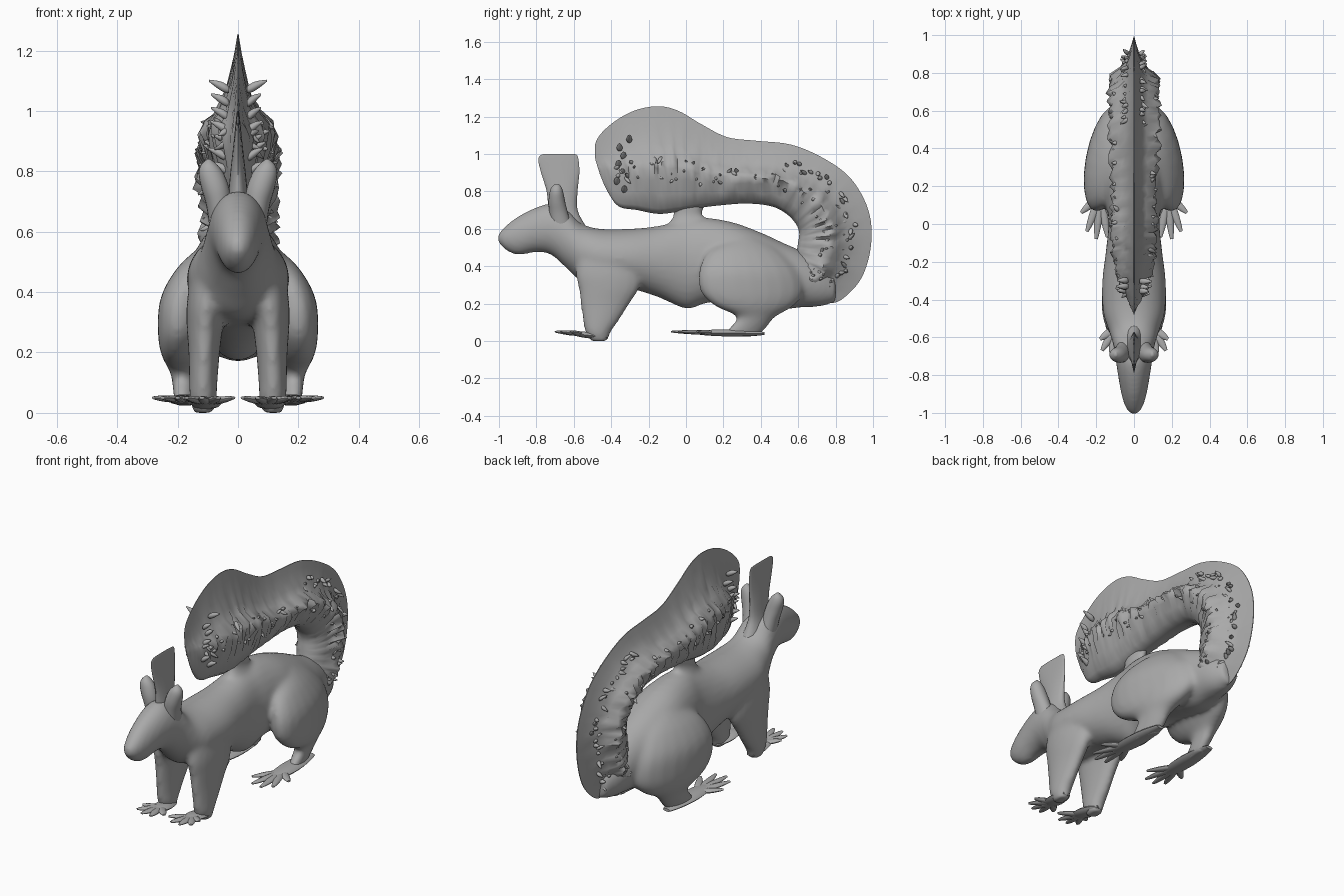
import bpy, bmesh, math, random
from mathutils import Vector

random.seed(4)
if "Cube" in bpy.data.objects:
    bpy.data.objects.remove(bpy.data.objects["Cube"], do_unlink=True)

GREY = (0.4, 0.4, 0.4, 1)
fur = bpy.data.materials.new("grey fur")
fur.use_nodes = True
fur.diffuse_color = GREY
fur.node_tree.nodes["Principled BSDF"].inputs["Base Color"].default_value = GREY


def smooth_rows(rows, steps):
    """Pass a smooth curve through rows of numbers."""
    result = []
    last = len(rows) - 1
    for i in range(last):
        a, b, c, d = (rows[max(0, min(last, i + k))] for k in (-1, 0, 1, 2))
        for s in range(steps):
            t = s / steps
            result.append([q + 0.5 * t * (r - p + t * (2*p - 5*q + 4*r - e + t * (3*(q - r) + e - p)))
                           for p, q, r, e in zip(a, b, c, d)])
    return result + [list(rows[-1])]


def skin(bm, rings):
    """Join rings of points into a closed surface."""
    loops = [[bm.verts.new(p) for p in ring] for ring in rings]
    n = len(loops[0])
    faces = [bm.faces.new((a[j], a[(j + 1) % n], b[(j + 1) % n], b[j]))
             for a, b in zip(loops, loops[1:]) for j in range(n)]
    faces += [bm.faces.new(loops[0]), bm.faces.new(loops[-1])]
    bmesh.ops.recalc_face_normals(bm, faces=faces)


def ellipse(centre, u, v, n=20):
    c, u, v = Vector(centre), Vector(u), Vector(v)
    turns = [2 * math.pi * k / n for k in range(n)]
    return [c + u * math.cos(a) + v * math.sin(a) for a in turns]


def trunk(bm, rows):
    """Rows along y: y, top, bottom, half width."""
    skin(bm, [ellipse((0, y, (t + b) / 2), (w, 0, 0), (0, 0, (t - b) / 2), 28)
              for y, t, b, w in smooth_rows(rows, 4)])


def column(bm, rows, side=1, skew=0):
    """Rows along z: z, x, front y, back y, half width."""
    rings = []
    for z, x, f, b, w in smooth_rows(rows, 4):
        half = (b - f) / 2
        rings.append(ellipse((side * x, (f + b) / 2, z), (w, 0, 0), (-side * skew * half, half, 0)))
    skin(bm, rings)


def limb(bm, a, b, ra, rb, flat=0.35):
    """A flattened tapering rod with rounded ends."""
    a, b = Vector(a), Vector(b)
    across = (b - a).cross(Vector((0, 0, 1))).normalized()
    rings = []
    for k in range(9):
        t = k / 8
        r = (ra + (rb - ra) * t) * max(0.1, math.sin(math.pi * (0.08 + 0.84 * t)) ** 0.5)
        rings.append(ellipse(a.lerp(b, t), across * r, (0, 0, r * flat), 10))
    skin(bm, rings)


def finish(bm, name, angle=50):
    mesh = bpy.data.meshes.new(name)
    bm.to_mesh(mesh)
    bm.free()
    obj = bpy.data.objects.new(name, mesh)
    bpy.context.collection.objects.link(obj)
    mesh.materials.append(fur)
    bpy.ops.object.select_all(action='DESELECT')
    obj.select_set(True)
    bpy.context.view_layer.objects.active = obj
    bpy.ops.object.shade_smooth_by_angle(angle=math.radians(angle))
    return obj


# Head, neck and torso, fused with the legs
bm = bmesh.new()
trunk(bm, [(-1.005, .57, .53, .02), (-.97, .61, .49, .045), (-.9, .665, .46, .067),
           (-.8, .715, .475, .085), (-.72, .735, .46, .097), (-.64, .71, .39, .11),
           (-.56, .63, .32, .135), (-.46, .6, .3, .165), (-.3, .6, .28, .168),
           (-.15, .615, .235, .15), (0, .65, .172, .135), (.1, .66, .2, .145),
           (.25, .635, .22, .165), (.4, .58, .19, .165), (.52, .525, .17, .145),
           (.62, .48, .18, .12), (.72, .42, .185, .09), (.8, .34, .21, .05)])
for side in (-1, 1):
    # Foreleg
    column(bm, [(.48, .09, -.58, -.26, .065), (.36, .105, -.59, -.24, .065),
                (.28, .11, -.575, -.25, .06), (.2, .112, -.565, -.3, .052),
                (.1, .115, -.55, -.365, .047), (.05, .115, -.54, -.4, .045),
                (0, .115, -.51, -.42, .035)], side)
    # Haunch and hind leg
    column(bm, [(.55, .075, .23, .4, .05), (.48, .115, .12, .51, .08),
                (.38, .142, .07, .6, .105), (.27, .15, .075, .63, .105),
                (.19, .165, .15, .58, .08), (.13, .17, .27, .48, .05),
                (.07, .17, .23, .43, .042), (.025, .17, .2, .39, .035)], side, 0.18)
# Stem where the tail rests on the back
column(bm, [(.62, 0, -.1, .15, .06), (.68, 0, -.065, .085, .035), (.74, 0, -.09, .12, .04)])
body = finish(bm, "body_and_legs")
remesh = body.modifiers.new("fuse", 'REMESH')
remesh.mode = 'VOXEL'
remesh.voxel_size = 0.013
remesh.use_smooth_shade = True
relax = body.modifiers.new("relax", 'SMOOTH')
relax.factor = 0.5
relax.iterations = 9

# Feet with splayed toes
for side, word in ((-1, "right"), (1, "left")):
    for name, heel, ball, wide, toes in (
            ("front_paw", (.115, -.42, .02), (.095, -.6, .04), .055,
             ((.015, -.65), (.065, -.7), (.12, -.7), (.17, -.67), (.18, -.61))),
            ("hind_foot", (.17, .42, .04), (.18, .06, .045), .06,
             ((.09, .0), (.14, -.07), (.2, -.08), (.25, -.04), (.28, .06)))):
        bm = bmesh.new()
        flip = Vector((side, 1, 1))
        heel, ball = Vector(heel) * flip, Vector(ball) * flip
        limb(bm, heel, ball, wide * .8, wide)
        for x, y in toes:
            limb(bm, heel.lerp(ball, 0.75), (side * x, y, .05), .026, .017, .55)
        finish(bm, f"{word}_{name}")

    # Ear
    bm = bmesh.new()
    column(bm, [(.58, .05, -.72, -.6, .04), (.68, .062, -.73, -.63, .042),
                (.74, .074, -.735, -.645, .046), (.79, .088, -.73, -.655, .042),
                (.82, .095, -.72, -.665, .028), (.84, .097, -.7, -.68, .006)], side)
    finish(bm, f"{word}_ear")

# Thin crest standing between the ears
bm = bmesh.new()
column(bm, [(.62, 0, -.72, -.54, .05), (.7, 0, -.735, -.58, .035),
            (.8, 0, -.745, -.58, .025), (.9, 0, -.775, -.57, .014),
            (.97, 0, -.79, -.575, .007), (.995, 0, -.775, -.585, .004), (1, 0, -.75, -.61, .002)])
finish(bm, "head_crest")

# Tail: outer y, outer z, inner y, inner z, width scale
path = smooth_rows([
    (.74, .2, .56, .34, .75), (.83, .22, .58, .42, .85), (.94, .34, .59, .47, .95),
    (.99, .52, .6, .53, 1), (.975, .7, .605, .58, 1), (.88, .87, .585, .63, 1.05),
    (.73, .98, .53, .685, 1.08), (.56, 1.05, .45, .722, 1.03), (.38, 1.07, .32, .735, 1),
    (.22, 1.09, .18, .725, .95), (.08, 1.16, .06, .71, .95), (-.04, 1.23, -.05, .69, .95),
    (-.15, 1.255, -.15, .68, .9), (-.28, 1.23, -.26, .7, .75), (-.4, 1.16, -.36, .72, .38),
    (-.48, 1.07, -.42, .8, .12), (-.485, .97, -.46, .89, .02)], 6)
# Section from inner edge to outer edge: thick ridge, then a thin fin
section = [(0, .02), (.05, .06), (.18, .09), (.32, .11), (.42, .125),
           (.49, .112), (.57, .07), (.66, .046), (.78, .026), (.9, .012), (1, .002)]
bm = bmesh.new()
rings = []
for oy, oz, iy, iz, scale in path:
    halves = []
    for side in (1, -1):
        half = []
        for t, w in section:
            rough = 0.16 if 0.3 < t < 0.65 else 0.05
            w *= scale * random.uniform(1 - rough, 1 + rough)
            t += random.uniform(-0.02, 0.02) if 0.1 < t < 0.8 else 0
            half.append((side * w, iy + (oy - iy) * t, iz + (oz - iz) * t))
        halves.append(half)
    rings.append(halves[0] + halves[1][::-1])
skin(bm, rings)
finish(bm, "tail", 60)

# Ragged fur along both ridges of the tail, spread wider round the bend
bm = bmesh.new()
for oy, oz, iy, iz, scale in path[3:-12]:
    bend = oy > 0.55
    for side in (-1, 1):
        for reach in ((0.48, 0.78) if bend else (0.52,)):
            t = random.uniform(reach - 0.2, reach)
            width = (.085 if t < 0.55 else .03) * scale
            root = Vector((side * width, iy + (oy - iy) * t, iz + (oz - iz) * t))
            tip = root + Vector((side * random.uniform(.02, .045), random.uniform(-.03, .03),
                                 random.uniform(-.03, .03)))
            limb(bm, root, tip, .016, .005, 1)
# Loose tufts near the tip of the tail
for side in (-1, 1):
    for k in range(7):
        y, z = -.33 + random.uniform(-.04, .04), 0.8 + 0.045 * k
        limb(bm, (side * .03, y, z), (side * random.uniform(.07, .1), y, z + .03), .022, .007, 1)
finish(bm, "tail_tufts")
